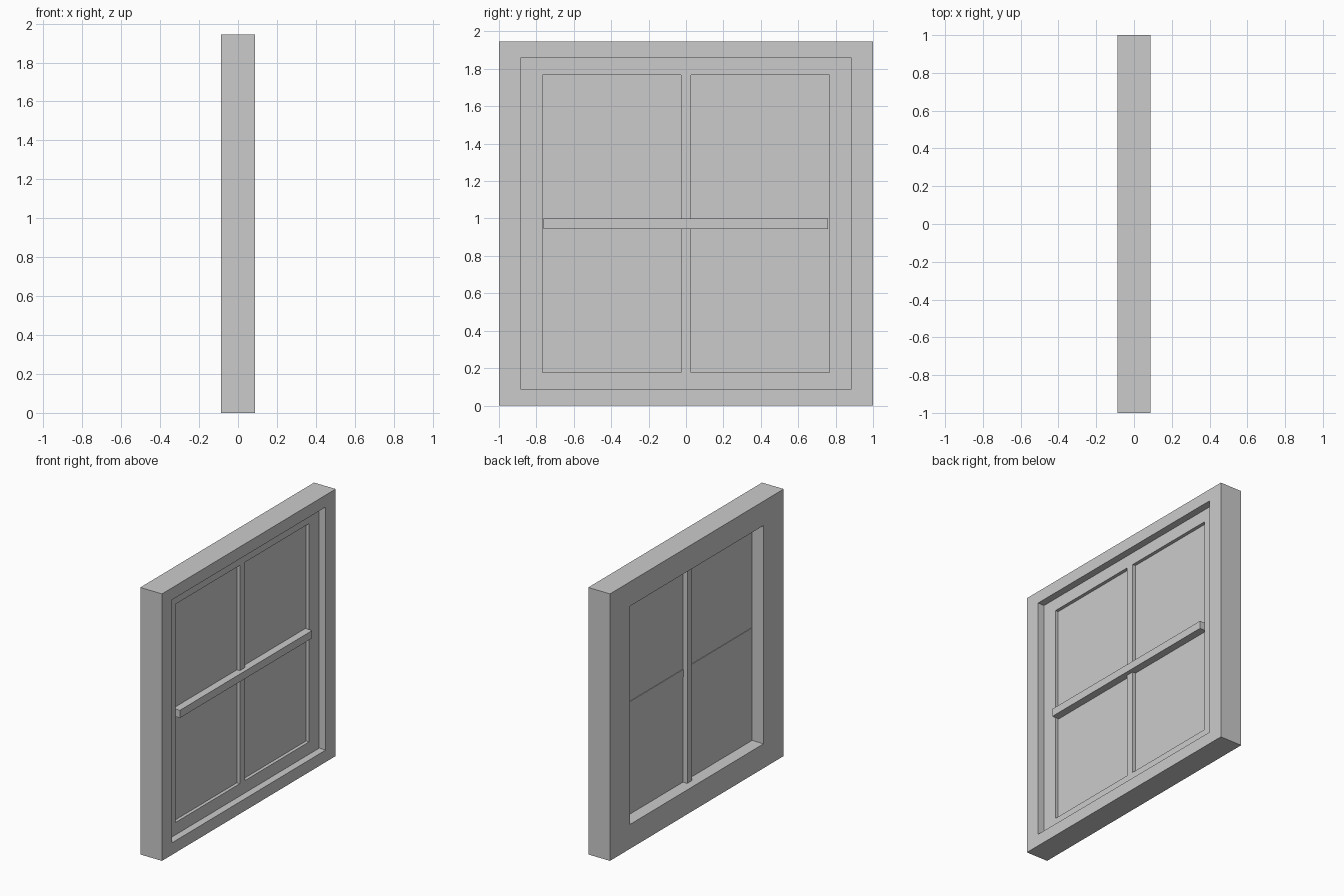
import bpy

if "Cube" in bpy.data.objects:
    bpy.data.objects.remove(bpy.data.objects["Cube"])

MID_Z = 0.9725        # height of the window centre
HALF_DEPTH = 0.0875   # half the frame thickness
SASH_X = 0.035        # face of the recessed step


def add_mesh(name, verts, faces):
    mesh = bpy.data.meshes.new(name)
    mesh.from_pydata(verts, [], faces)
    obj = bpy.data.objects.new(name, mesh)
    bpy.context.collection.objects.link(obj)
    return obj


def add_box(name, x, y, z):
    """Box from (min, max) ranges."""
    verts = [(a, b, c) for a in x for b in y for c in z]
    faces = [(0, 1, 3, 2), (4, 6, 7, 5), (0, 4, 5, 1),
             (2, 3, 7, 6), (0, 2, 6, 4), (1, 5, 7, 3)]
    return add_box_mesh(name, verts, faces)


def add_box_mesh(name, verts, faces):
    return add_mesh(name, verts, faces)


def add_frame(name, profile):
    """Sweep an (x, half width, half height) profile around a rectangle."""
    corners = [(-1, -1), (1, -1), (1, 1), (-1, 1)]
    n = len(profile)
    verts = [(x, sy * w, MID_Z + sz * h) for sy, sz in corners for x, w, h in profile]
    faces = [(c * n + i, c * n + (i + 1) % n,
              (c + 1) % 4 * n + (i + 1) % n, (c + 1) % 4 * n + i)
             for c in range(4) for i in range(n)]
    return add_mesh(name, verts, faces)


# Stepped outer frame
add_frame("window_frame", [
    (-HALF_DEPTH, 1.0, MID_Z),
    (HALF_DEPTH, 1.0, MID_Z),
    (HALF_DEPTH, 0.885, 0.885),
    (SASH_X, 0.885, 0.885),
    (SASH_X, 0.768, 0.795),
    (-HALF_DEPTH, 0.768, 0.795),
])

# Thin pane closing the opening
add_box("glass_pane", (0.005, 0.011), (-0.768, 0.768), (MID_Z - 0.795, MID_Z + 0.795))

# Upright glazing bar, flush with the step
add_box("vertical_bar", (-0.03, SASH_X), (-0.028, 0.028), (MID_Z - 0.795, MID_Z + 0.795))

# Cross bar, standing proud of the step
add_box("horizontal_bar", (0.001, 0.066), (-0.763, 0.76), (MID_Z - 0.028, MID_Z + 0.028))

# Consistent outward normals
import bmesh
for obj in bpy.context.collection.objects:
    bm = bmesh.new()
    bm.from_mesh(obj.data)
    bmesh.ops.recalc_face_normals(bm, faces=bm.faces)
    bm.to_mesh(obj.data)
    bm.free()
